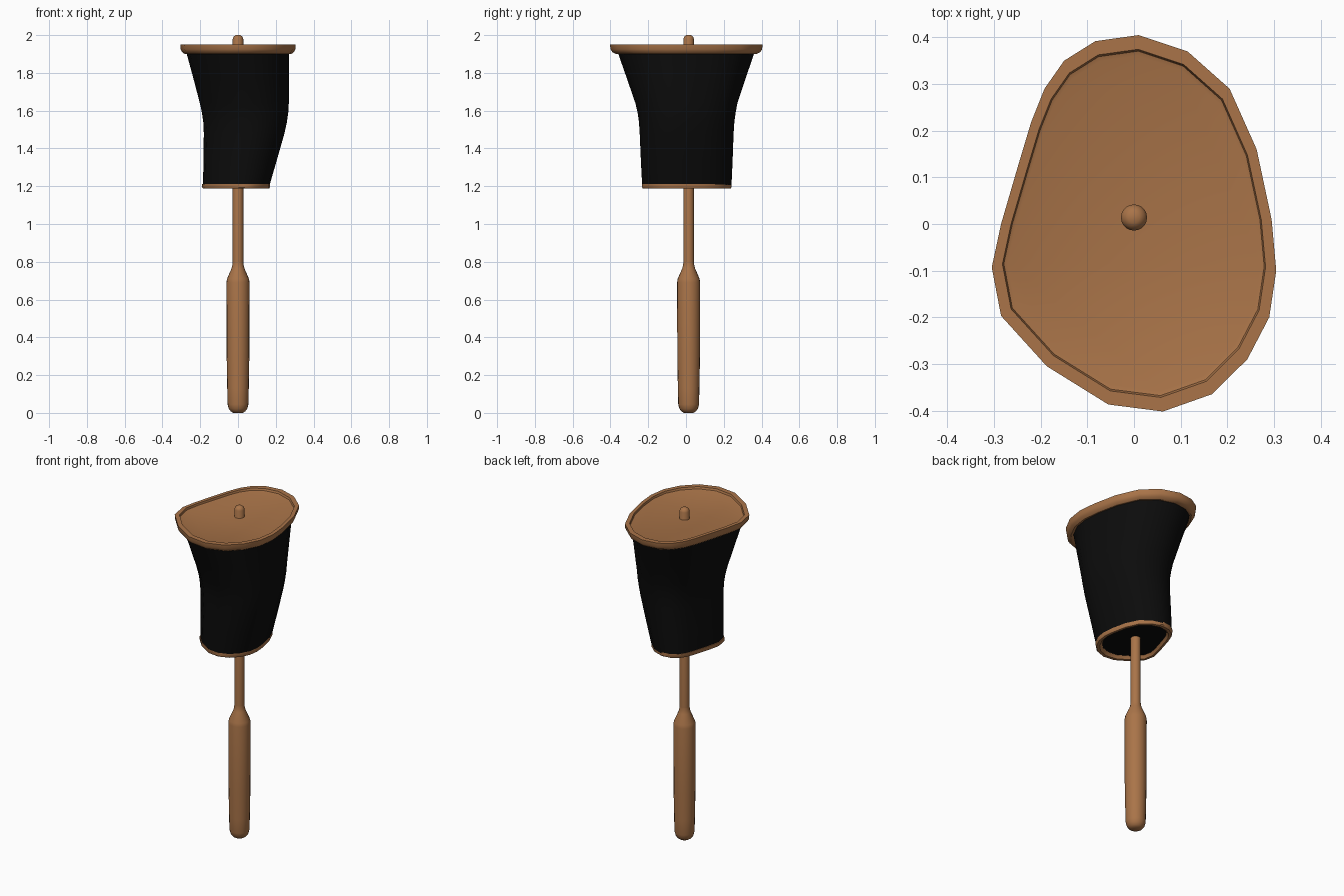
import bpy, bmesh, math

def material(name, col):
    m = bpy.data.materials.new(name)
    m.diffuse_color = (*col, 1)
    return m

WOOD = material("brown", (0.40, 0.175, 0.066))
BLACK = material("black", (0.0035, 0.0035, 0.0035))

# Egg-shaped outline with one flattened side, seen from above
EGG = [(0.01, 0.405), (-0.083, 0.392), (-0.15, 0.35), (-0.192, 0.29), (-0.22, 0.22),
       (-0.25, 0.12), (-0.285, 0), (-0.305, -0.093), (-0.285, -0.197), (-0.187, -0.305),
       (-0.055, -0.387), (0.062, -0.402), (0.167, -0.365), (0.243, -0.29), (0.29, -0.2),
       (0.305, -0.1), (0.295, 0.01), (0.263, 0.16), (0.205, 0.29), (0.115, 0.37)]

def loft(name, rings, mat, angle=40):
    """Skin a list of closed rings of 3D points and cap both ends."""
    bm = bmesh.new()
    loops = [[bm.verts.new(p) for p in ring] for ring in rings]
    n = len(loops[0])
    for a, b in zip(loops, loops[1:]):
        for i in range(n):
            j = (i + 1) % n
            bm.faces.new((a[i], a[j], b[j], b[i]))
    bm.faces.new(loops[0][::-1])
    bm.faces.new(loops[-1])
    bmesh.ops.recalc_face_normals(bm, faces=bm.faces)
    me = bpy.data.meshes.new(name)
    bm.to_mesh(me)
    bm.free()
    me.materials.append(mat)
    ob = bpy.data.objects.new(name, me)
    bpy.context.collection.objects.link(ob)
    bpy.ops.object.select_all(action='DESELECT')
    ob.select_set(True)
    bpy.context.view_layer.objects.active = ob
    bpy.ops.object.shade_smooth_by_angle(angle=math.radians(angle))
    return ob

def egg(z, x0, x1, y0, y1):
    """Egg outline fitted to the given extents at height z."""
    return [((x0 + x1) / 2 + x / 0.61 * (x1 - x0),
             (y0 + y1) / 2 + y / 0.807 * (y1 - y0), z) for x, y in EGG]

def egg_scaled(z, s, ox=0, oy=0):
    return [(ox + x * s, oy + y * s, z) for x, y in EGG]

def circle(z, r, n=20):
    return [(r * math.cos(2 * math.pi * i / n), 0.014 + r * math.sin(2 * math.pi * i / n), z)
            for i in range(n)]

# Turned handle and rod running through the body
loft("handle", [circle(z, r) for z, r in [
    (0, 0.025), (0.008, 0.038), (0.022, 0.049), (0.045, 0.055), (0.13, 0.057),
    (0.3, 0.06), (0.69, 0.061), (0.71, 0.058), (0.765, 0.034), (0.785, 0.029), (0.80, 0.028)]], WOOD)
loft("rod", [circle(z, r) for z, r in [
    (0.78, 0.028), (1.98, 0.028), (1.992, 0.023), (2.0, 0.012)]], WOOD)

# Black flared body, bending towards +x halfway up
loft("body", [egg(*s) for s in [
    (1.205, -0.185, 0.167, -0.233, 0.240),
    (1.34, -0.183, 0.206, -0.240, 0.246),
    (1.48, -0.181, 0.246, -0.246, 0.251),
    (1.54, -0.184, 0.259, -0.250, 0.255),
    (1.59, -0.191, 0.266, -0.257, 0.262),
    (1.64, -0.202, 0.269, -0.269, 0.271),
    (1.77, -0.236, 0.270, -0.314, 0.314),
    (1.91, -0.274, 0.270, -0.363, 0.362)]], BLACK)

# Raised rim and sunken lid
loft("top_rim", [egg_scaled(z, s) for z, s in [
    (1.905, 0.86), (1.90, 0.925), (1.91, 0.97), (1.925, 0.995), (1.95, 1.0),
    (1.95, 0.925), (1.938, 0.915), (1.935, 0.89)]], WOOD)

# Base plate with a lip around a shallow recess
loft("base_plate", [egg_scaled(z, s, -0.010, 0.003) for z, s in [
    (1.206, 0.49), (1.203, 0.50), (1.188, 0.53), (1.188, 0.575), (1.194, 0.588),
    (1.213, 0.588), (1.213, 0.55)]], WOOD)
